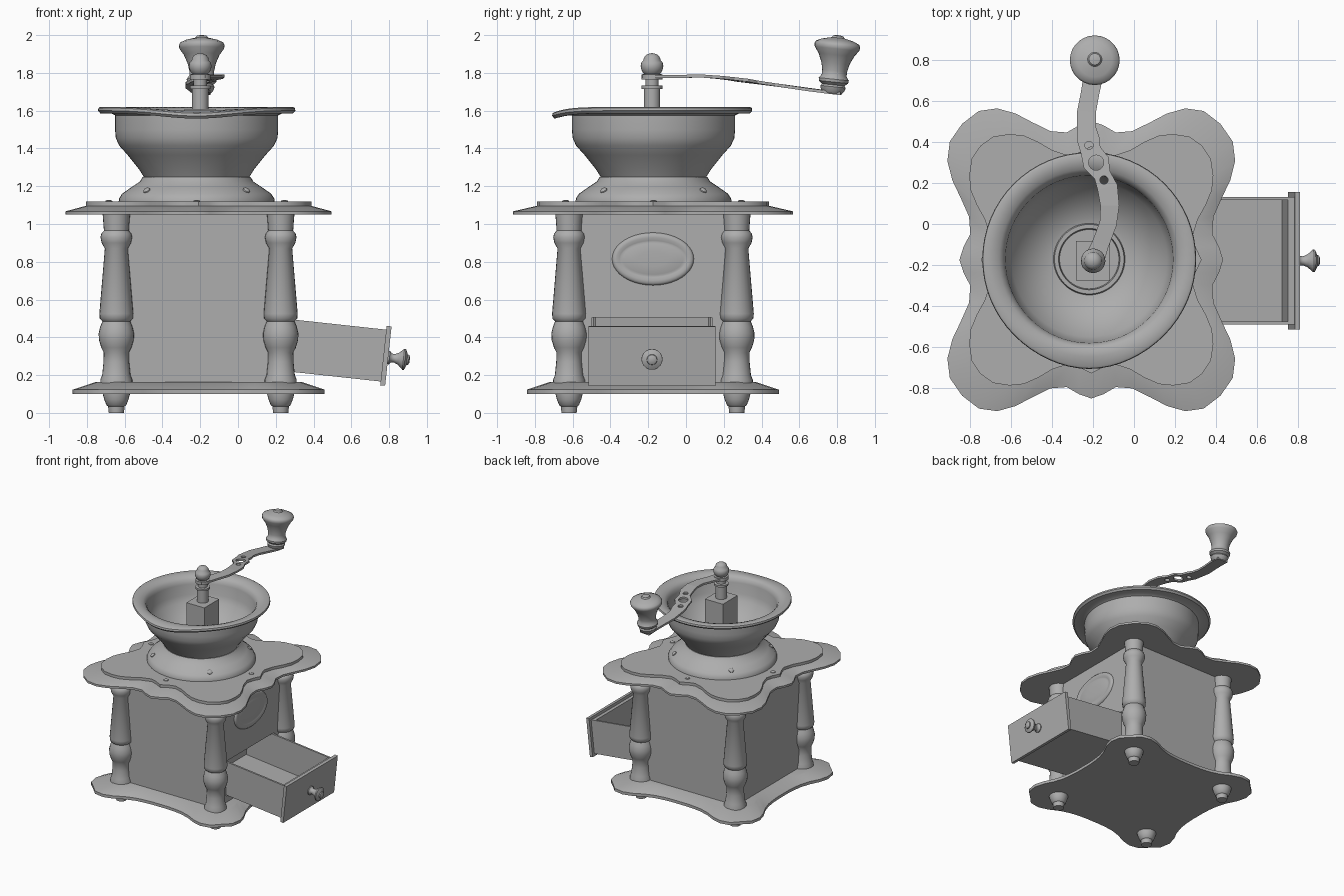
import bpy, bmesh, math
from mathutils import Matrix, Vector

if "Cube" in bpy.data.objects:
    bpy.data.objects.remove(bpy.data.objects["Cube"])

CX, CY = -0.209, -0.175
grey = bpy.data.materials.new("plain grey")
grey.diffuse_color = (0.42, 0.42, 0.42, 1)
grey.use_nodes = True
grey.node_tree.nodes["Principled BSDF"].inputs["Base Color"].default_value = grey.diffuse_color


def finish(name, bm, matrix=Matrix(), angle=40, smooth=True):
    bmesh.ops.remove_doubles(bm, verts=bm.verts, dist=1e-5)
    bmesh.ops.recalc_face_normals(bm, faces=bm.faces)
    me = bpy.data.meshes.new(name)
    bm.to_mesh(me)
    bm.free()
    me.materials.append(grey)
    if smooth:
        for p in me.polygons:
            p.use_smooth = True
        me.set_sharp_from_angle(angle=math.radians(angle))
    ob = bpy.data.objects.new(name, me)
    ob.matrix_world = matrix
    bpy.context.collection.objects.link(ob)
    return ob


def loft(rings, caps=True):
    """Bridge closed rings of points, one after the other."""
    bm = bmesh.new()
    rows = [[bm.verts.new(p) for p in ring] for ring in rings]
    n = len(rows[0])
    for a, b in zip(rows, rows[1:]):
        for i in range(n):
            j = (i + 1) % n
            bm.faces.new((a[i], a[j], b[j], b[i]))
    if caps:
        bm.faces.new(rows[0][::-1])
        bm.faces.new(rows[-1])
    return bm


def circle(r, z, segs, ry=None):
    ry = r if ry is None else ry
    return [(r * math.cos(t), ry * math.sin(t), z)
            for t in (2 * math.pi * i / segs for i in range(segs))]


def lathe(name, profile, matrix, segs=24):
    return finish(name, loft([circle(r, z, segs) for r, z in profile]), matrix)


def box(name, lo, hi, matrix=Matrix()):
    bm = bmesh.new()
    bmesh.ops.create_cube(bm, size=1)
    lo, hi = Vector(lo), Vector(hi)
    for v in bm.verts:
        v.co = (lo + hi) / 2 + v.co * (hi - lo)
    return finish(name, bm, matrix, smooth=False)


def cut(target, cutter):
    cutter.hide_render = True
    cutter.hide_viewport = True
    mod = target.modifiers.new("cut", 'BOOLEAN')
    mod.object = cutter
    mod.operation = 'DIFFERENCE'
    mod.solver = 'EXACT'


def lobed(octant, sy=1):
    """Mirror one eighth of an outline into the full four-lobed outline."""
    quarter = octant + [(y, x) for x, y in octant[-2::-1]][:-1]
    pts = []
    for c, s in ((1, 0), (0, 1), (-1, 0), (0, -1)):
        pts += [(c * x - s * y, (s * x + c * y) * sy) for x, y in quarter]
    return pts


def plate(name, layers):
    finish(name, loft([[(x, y, z) for x, y in o] for o, z in layers]), at(0, 0, 0))


def at(x, y, z):
    return Matrix.Translation((CX + x, CY + y, z))


# Lobed plates
big = lobed([(.645, 0), (.625, .06), (.592, .12), (.598, .2), (.64, .29),
             (.68, .37), (.704, .46), (.692, .55), (.632, .632)], 1.052)
small = lobed([(.54, 0), (.51, .06), (.495, .11), (.52, .19), (.56, .26),
               (.59, .33), (.597, .4), (.585, .48), (.542, .542)], 1.03)
base = lobed([(.565, 0), (.565, .07), (.57, .14), (.58, .21), (.605, .29),
              (.645, .37), (.667, .45), (.652, .535), (.592, .592)])
base_in = [(x * .82, y * .82) for x, y in base]
plate("top_plate", [(big, 1.05), (big, 1.067), (small, 1.096)])
plate("upper_plate", [(small, 1.09), (small, 1.118)])
plate("bottom_plate", [(base, .1), (base, .123), (base_in, .163)])

# Body with a drawer opening
HALF = .447
D = Matrix.Translation((.783, -.18, .302)) @ Matrix.Rotation(math.radians(6.2), 4, 'Y')
body = box("body", (CX - HALF, CY - HALF, .15), (CX + HALF, CY + HALF, 1.06))
cut(body, box("opening_cutter", (-.83, -.318, -.145), (-.3, .318, .144), D))

# Corner pillars with feet
pillar = [(.085, .14), (.085, .175), (.075, .2), (.068, .27), (.067, .32), (.08, .345),
          (.092, .385), (.094, .42), (.086, .455), (.074, .485), (.088, .5), (.09, .525),
          (.061, .87), (.078, .9), (.084, .93), (.079, .95), (.066, .965), (.07, 1.02),
          (.073, 1.055)]
foot = [(.04, 0), (.044, .035), (.052, .04), (.064, .07), (.072, .1), (.072, .115)]
for sx in (-1, 1):
    for sy in (-1, 1):
        lathe("pillar", pillar, at(sx * .435, sy * .444, 0))
        lathe("foot", foot, at(sx * .435, sy * .444, 0))

# Oval medallion on the drawer side
oval = [(.217, .14, 0), (.215, .138, .008), (.206, .129, .016), (.192, .113, .017),
        (.178, .097, .013), (.17, .09, .011), (.16, .082, .014), (.08, .04, .017)]
to_side = at(HALF - .002, 0, .815) @ Matrix.Rotation(math.pi / 2, 4, 'Z') @ Matrix.Rotation(math.pi / 2, 4, 'X')
finish("medallion", loft([circle(a, z, 40, b) for a, b, z in oval]), to_side)

# Tilted open drawer
box("drawer_front", (-.013, -.337, -.158), (.013, .337, .158), D)
box("drawer_inner_front", (-.045, -.312, -.138), (-.013, .312, .135), D)
box("drawer_floor", (-.8, -.312, -.138), (-.013, .312, -.122), D)
box("drawer_back", (-.8, -.312, -.138), (-.78, .312, .138), D)
for s in (-1, 1):
    y0, y1 = sorted((s * .312, s * .297))
    box("drawer_side", (-.8, y0, -.138), (-.013, y1, .138), D)
lathe("drawer_knob", [(.035, .01), (.035, .02), (.024, .03), (.022, .045), (.032, .068),
                      (.056, .094), (.055, .102), (.04, .11), (.028, .114), (.026, .122),
                      (.014, .128)],
      D @ Matrix.Translation((0, 0, -.008)) @ Matrix.Rotation(math.pi / 2, 4, 'Y'), 20)

# Collar with rivets
B = at(-.01, .003, 0)
lathe("collar", [(.413, 1.115), (.411, 1.135), (.395, 1.16), (.345, 1.195), (.3, 1.225),
                 (.285, 1.25)], B, 48)
for k in range(4):
    t = math.pi / 4 + k * math.pi / 2
    lathe("collar_rivet", [(.02, -.01), (.019, .006), (.01, .013)],
          B @ Matrix.Rotation(t, 4, 'Z') @ Matrix.Translation((.372, 0, 1.176))
          @ Matrix.Rotation(math.radians(37), 4, 'Y'), 10)
    lathe("plate_rivet", [(.02, 0), (.018, .008), (.008, .012)],
          B @ Matrix.Rotation(t - math.pi / 4, 4, 'Z') @ Matrix.Translation((.465, 0, 1.115)), 10)

# Hopper bowl with a pouring dip in the lip
bowl = [(.27, 1.235), (.28, 1.25), (.305, 1.29), (.365, 1.365), (.41, 1.415), (.428, 1.455),
        (.432, 1.5), (.432, 1.575), (.45, 1.584), (.51, 1.586), (.523, 1.6), (.52, 1.614),
        (.51, 1.62), (.47, 1.614), (.44, 1.604), (.42, 1.585), (.41, 1.555), (.403, 1.47),
        (.38, 1.42), (.33, 1.355), (.27, 1.3), (.2, 1.265), (.175, 1.26), (.17, 1.275),
        (.15, 1.275), (.145, 1.25)]
bm = loft([circle(r, z, 64) for r, z in bowl])
for v in bm.verts:
    r = v.co.xy.length
    if r > .432 and v.co.z > 1.55:
        d = math.atan2(v.co.x, -v.co.y)
        k = math.exp(-(d / .5) ** 2) * min(1, (r - .43) / .08)
        v.co.z -= .028 * k
        v.co.y -= .014 * k
finish("hopper_bowl", bm, B)

# Grinder block, shaft and finial
S = Matrix.Translation((-.2, -.18, 0))
box("grinder_block", (-.083, -.097, 1.24), (.083, .097, 1.61), S)
lathe("shaft", [(.043, 1.6), (.043, 1.715), (.055, 1.716), (.055, 1.732), (.035, 1.734),
                (.035, 1.765), (.055, 1.766), (.055, 1.792), (.04, 1.794), (.05, 1.804),
                (.058, 1.822), (.06, 1.838), (.056, 1.856), (.045, 1.866), (.043, 1.88),
                (.034, 1.892), (.022, 1.9), (.006, 1.904)], S, 24)

# Curved crank arm: x, y, z, half width along the path
path = [(-.2, -.23, 1.78, .025), (-.197, -.18, 1.78, .05), (-.165, -.1, 1.78, .042),
        (-.127, 0, 1.782, .042), (-.118, .09, 1.783, .046), (-.13, .18, 1.776, .05),
        (-.155, .24, 1.769, .042), (-.185, .3, 1.761, .066), (-.212, .36, 1.752, .05),
        (-.222, .41, 1.745, .055), (-.232, .47, 1.737, .046), (-.232, .55, 1.726, .046),
        (-.215, .64, 1.713, .045), (-.196, .74, 1.7, .048), (-.19, .82, 1.69, .045)]
rings = []
for i, (x, y, z, w) in enumerate(path):
    a, b = path[max(i - 1, 0)], path[min(i + 1, len(path) - 1)]
    t = Vector((b[0] - a[0], b[1] - a[1])).normalized()
    px, py = t.y * w, -t.x * w
    rings.append([(x + px, y + py, z - .008), (x + px, y + py, z + .008),
                  (x - px, y - py, z + .008), (x - px, y - py, z - .008)])
arm = finish("crank_arm", loft(rings), smooth=False)
for x, y, r in ((-.22, .385, .02), (-.185, .3, .037), (-.147, .215, .02)):
    cut(arm, lathe("hole_cutter", [(r, 1.6), (r, 1.9)], Matrix.Translation((x, y, 0)), 16))

# Crank handle, leaning with the arm
lathe("crank_handle", [(.05, -.005), (.062, .01), (.068, .03), (.06, .04), (.078, .055),
                       (.08, .07), (.066, .09), (.066, .115), (.075, .155), (.095, .2),
                       (.118, .232), (.122, .25), (.115, .264), (.085, .278), (.035, .29),
                       (.028, .3), (.01, .304)],
      Matrix.Translation((-.192, .775, 1.697)) @ Matrix.Rotation(math.radians(-6), 4, 'X'), 28)
